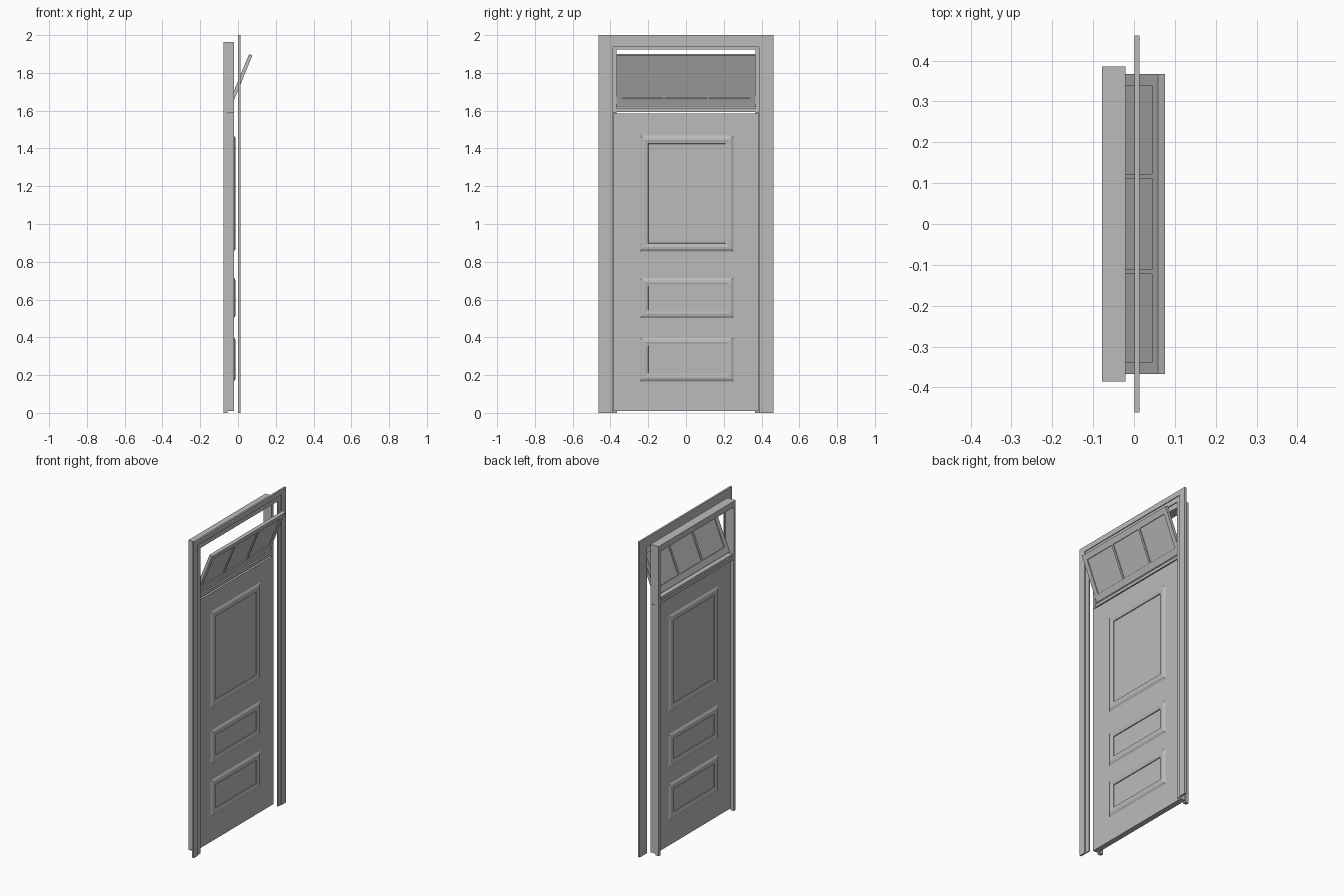
import bpy
import bmesh
import math
from mathutils import Matrix, Vector

cube = bpy.data.objects.get("Cube")
if cube:
    bpy.data.objects.remove(cube, do_unlink=True)

grey = bpy.data.materials.new("plain grey paint")
grey.use_nodes = True
grey.diffuse_color = (0.5, 0.5, 0.5, 1)
grey.node_tree.nodes["Principled BSDF"].inputs["Base Color"].default_value = (0.5, 0.5, 0.5, 1)


def finish(name, bm):
    mesh = bpy.data.meshes.new(name)
    bm.to_mesh(mesh)
    bm.free()
    mesh.materials.append(grey)
    obj = bpy.data.objects.new(name, mesh)
    bpy.context.collection.objects.link(obj)
    return obj


def add_box(bm, x, y, z):
    size = [b - a for a, b in (x, y, z)]
    mid = [(a + b) / 2 for a, b in (x, y, z)]
    bmesh.ops.create_cube(bm, size=1, matrix=Matrix.Translation(mid) @ Matrix.Diagonal((*size, 1)))


def box(name, x, y, z):
    bm = bmesh.new()
    add_box(bm, x, y, z)
    return finish(name, bm)


def portal(name, x, outer, inner, bottom, under, top):
    """Two upright legs joined by a head piece."""
    bm = bmesh.new()
    add_box(bm, x, (-outer, -inner), (bottom, under))
    add_box(bm, x, (inner, outer), (bottom, under))
    add_box(bm, x, (-outer, outer), (under, top))
    return finish(name, bm)


def moulding(name, face, side, y, z, profile):
    """Rectangular moulding: nested rings of (inset, height), closed by a panel."""
    bm = bmesh.new()
    rings = []
    for inset, height in profile:
        y0, y1, z0, z1 = y[0] + inset, y[1] - inset, z[0] + inset, z[1] - inset
        rings.append([bm.verts.new((face + side * height, a, b))
                      for a, b in ((y0, z0), (y1, z0), (y1, z1), (y0, z1))])
    for a, b in zip(rings, rings[1:]):
        for i in range(4):
            j = (i + 1) % 4
            bm.faces.new((a[i], a[j], b[j], b[i]))
    bm.faces.new(rings[-1])
    bmesh.ops.recalc_face_normals(bm, faces=bm.faces)
    # make the flat panel look away from the door leaf
    bm.normal_update()
    bm.faces.ensure_lookup_table()
    if bm.faces[-1].normal.x * side < 0:
        bmesh.ops.reverse_faces(bm, faces=bm.faces)
    return finish(name, bm)


# Casing standing free of the jamb, with a thick outer band and a thin inner lip
portal("casing_outer_band", (0.001, 0.013), 0.462, 0.418, 0, 1.967, 2.0)
portal("casing_inner_lip", (0.001, 0.008), 0.418, 0.387, 0, 1.936, 1.967)

# Jamb: shallow beside the door, full depth around the transom
SPLIT = 1.587
for label, s in (("left", 1), ("right", -1)):
    box("lower_jamb_" + label, (-0.078, -0.055), sorted((s * 0.366, s * 0.386)), (0, SPLIT))
portal("upper_jamb", (-0.078, -0.021), 0.386, 0.368, SPLIT, 1.925, 1.963)

# Transom bar with a small bead
box("transom_bar", (-0.078, -0.024), (-0.368, 0.368), (1.594, 1.612))
box("transom_bar_bead", (-0.07, -0.034), (-0.368, 0.368), (1.612, 1.626))

# Door leaf with three moulded panels on both faces
BACK, FRONT = -0.055, -0.021
box("door_leaf", (BACK, FRONT), (-0.385, 0.385), (0.01, 1.585))
PROFILE = ((0, 0), (0.012, 0.007), (0.024, 0.009), (0.036, 0.006), (0.043, 0.006), (0.044, 0.001))
PANELS = {"upper": (0.855, 1.468), "middle": (0.502, 0.715), "lower": (0.167, 0.4)}
for label, z in PANELS.items():
    for where, face, side in (("front", FRONT, 1), ("back", BACK, -1)):
        moulding(f"{label}_panel_{where}", face, side, (-0.243, 0.252), z, PROFILE)

# Tilted transom window: sash rails, stiles, glazing bars and recessed panes
HEIGHT, THICK, HALF = 0.286, 0.019, 0.367
LOW, HIGH = 0.04, 0.25
bm = bmesh.new()
add_box(bm, (0, THICK), (-HALF, HALF), (0, LOW))
add_box(bm, (0, THICK), (-HALF, HALF), (HIGH, HEIGHT))
for s in (-1, 1):
    add_box(bm, (0, THICK), sorted((s * 0.338, s * HALF)), (LOW, HIGH))
    add_box(bm, (0, THICK), sorted((s * 0.11, s * 0.123)), (LOW, HIGH))
sash = finish("transom_sash", bm)
panes = box("transom_panes", (0.006, 0.013), (-0.345, 0.345), (LOW - 0.005, HIGH + 0.005))
for obj in (sash, panes):
    obj.location = Vector((-0.05, 0, 1.635))
    obj.rotation_euler.y = math.radians(22.3)
